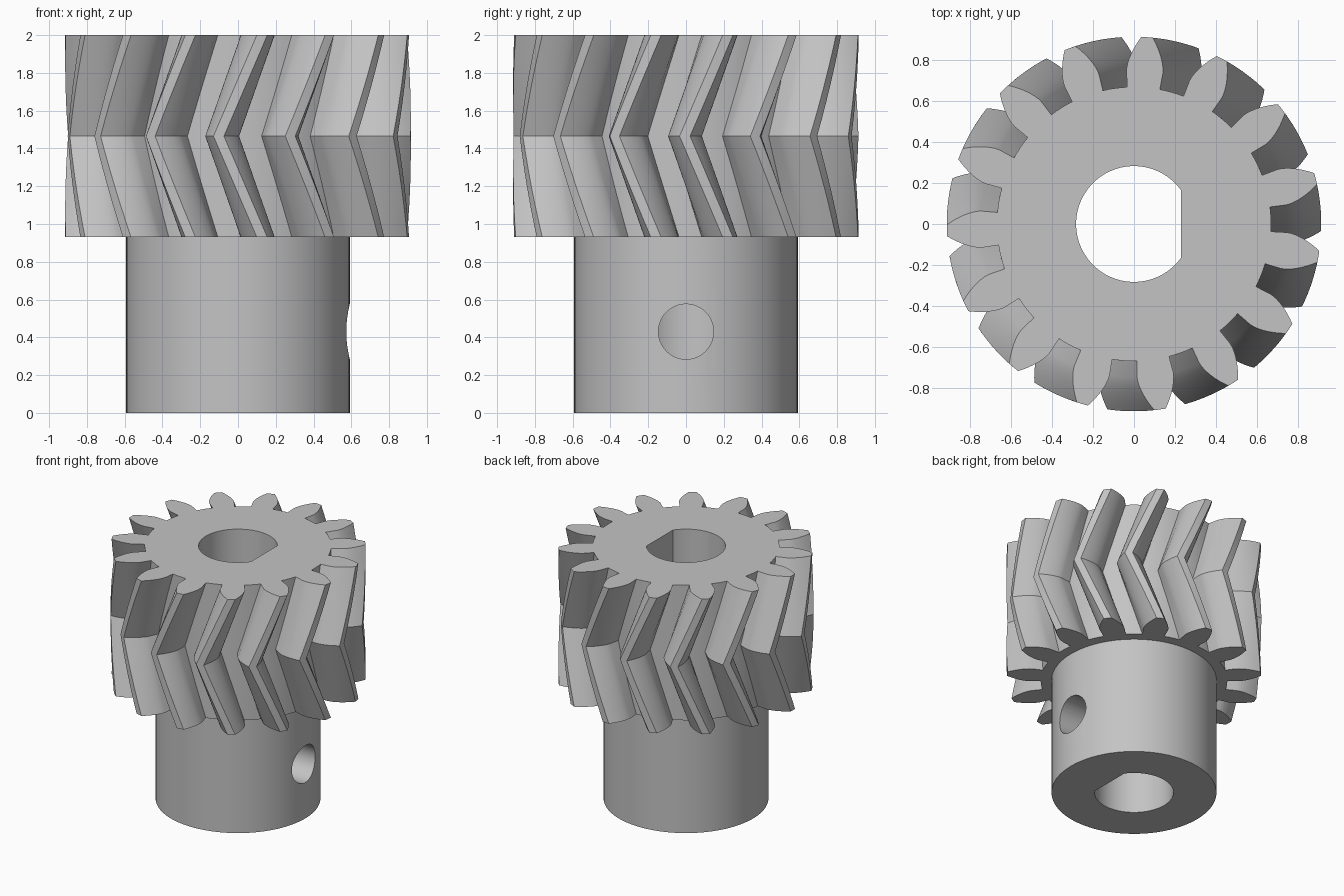
import bpy
import bmesh
from math import acos, cos, pi, radians, sin, tan

cube = bpy.data.objects.get("Cube")
if cube:
    bpy.data.objects.remove(cube, do_unlink=True)

# Main dimensions
TEETH = 15
TIP_R, PITCH_R, BASE_R, ROOT_R = 0.915, 0.807, 0.75, 0.67
GEAR_Z, MID_Z, TOP_Z = 0.93, 1.465, 2.0
HUB_R, BORE_R, FLAT_X = 0.592, 0.283, 0.23
START, TWIST = radians(86), radians(-14.4)

steel = bpy.data.materials.new("steel grey")
steel.use_nodes = True
colour = (0.55, 0.55, 0.55, 1)
steel.diffuse_color = colour
steel.node_tree.nodes["Principled BSDF"].inputs["Base Color"].default_value = colour


def loft(name, profile, layers):
    """Closed solid from a polar profile (radius, angle) at (height, turn) layers."""
    bm = bmesh.new()
    rings = [[bm.verts.new((r * cos(a + turn), r * sin(a + turn), z)) for r, a in profile]
             for z, turn in layers]
    count = len(profile)
    for low, high in zip(rings, rings[1:]):
        for i in range(count):
            j = (i + 1) % count
            bm.faces.new((low[i], low[j], high[j], high[i]))
    bm.faces.new(rings[0][::-1])
    bm.faces.new(rings[-1])
    mesh = bpy.data.meshes.new(name)
    bm.to_mesh(mesh)
    bm.free()
    mesh.materials.append(steel)
    obj = bpy.data.objects.new(name, mesh)
    bpy.context.collection.objects.link(obj)
    return obj


def circle(radius, sides=96):
    return [(radius, 2 * pi * i / sides) for i in range(sides)]


def involute(r):
    a = acos(min(1, BASE_R / r))
    return tan(a) - a


def half_width(r):
    """Half the angular width of a tooth at a radius."""
    return radians(5.75) + involute(PITCH_R) - involute(max(r, BASE_R))


def combine(target, other, operation):
    mod = target.modifiers.new(operation.lower(), 'BOOLEAN')
    mod.operation = operation
    mod.solver = 'EXACT'
    mod.object = other
    bpy.context.view_layer.objects.active = target
    bpy.ops.object.modifier_apply(modifier=mod.name)
    bpy.data.objects.remove(other, do_unlink=True)


# Tooth outline: rising flank, tip, falling flank, root arc
steps = 8
flank = [(ROOT_R, half_width(ROOT_R))]
for i in range(steps + 1):
    r = BASE_R + (TIP_R - BASE_R) * i / steps
    flank.append((r, half_width(r)))
pitch = 2 * pi / TEETH
root_half = half_width(ROOT_R)
outline = []
for t in range(TEETH):
    centre = START + t * pitch
    outline += [(r, centre - a) for r, a in flank]
    outline.append((TIP_R, centre))
    outline += [(r, centre + a) for r, a in reversed(flank)]
    gap = pitch - 2 * root_half
    outline += [(ROOT_R, centre + root_half + gap * k / 4) for k in (1, 2, 3)]

# Herringbone gear: the twist grows to the middle and returns
slices = 12
layers = []
for i in range(slices + 1):
    f = i / slices
    layers.append((GEAR_Z + (TOP_Z - GEAR_Z) * f, TWIST * (1 - abs(2 * f - 1))))
gear = loft("herringbone_gear", outline, layers)

# Hub, joined to the gear
hub = loft("hub", circle(HUB_R), [(0, 0), (MID_Z - 0.1, 0)])
combine(gear, hub, 'UNION')

# D-shaped bore
edge = acos(FLAT_X / BORE_R)
arc = 72
d_shape = [(BORE_R, edge + (2 * pi - 2 * edge) * i / arc) for i in range(arc + 1)]
combine(gear, loft("bore_cutter", d_shape, [(-0.1, 0), (TOP_Z + 0.1, 0)]), 'DIFFERENCE')

# Set screw hole through the flat side of the hub
screw = loft("screw_cutter", circle(0.146, 48), [(0.1, 0), (0.8, 0)])
screw.rotation_euler = (0, pi / 2, 0)
screw.location = (0, 0, 0.43)
bpy.context.view_layer.update()
combine(gear, screw, 'DIFFERENCE')

# Smooth shading with crisp edges
gear.name = "herringbone_pinion"
bpy.ops.object.select_all(action='DESELECT')
gear.select_set(True)
bpy.context.view_layer.objects.active = gear
bpy.ops.object.shade_smooth_by_angle(angle=radians(25))
